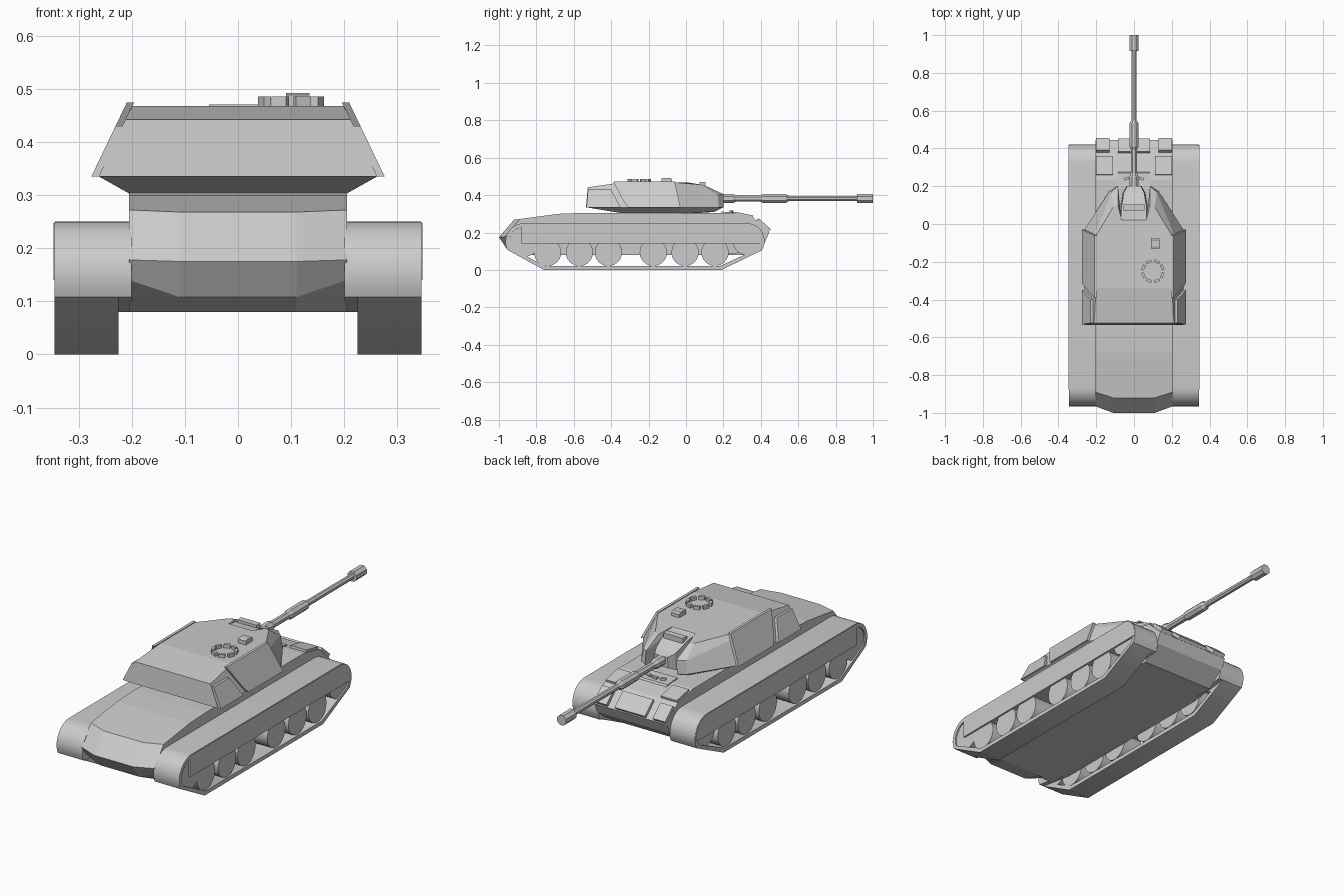
import bpy, bmesh, math
from mathutils import Matrix, Vector

if "Cube" in bpy.data.objects:
    bpy.data.objects.remove(bpy.data.objects["Cube"])


def finish(name, bm, smooth=False):
    bmesh.ops.recalc_face_normals(bm, faces=bm.faces)
    me = bpy.data.meshes.new(name)
    bm.to_mesh(me)
    bm.free()
    ob = bpy.data.objects.new(name, me)
    bpy.context.collection.objects.link(ob)
    if smooth:
        bpy.ops.object.select_all(action='DESELECT')
        ob.select_set(True)
        bpy.context.view_layer.objects.active = ob
        bpy.ops.object.shade_smooth_by_angle(angle=math.radians(30))
    return ob


def loft(name, rings, closed=False, smooth=False):
    """Bridge equal-length rings; cap the ends unless the loft is closed."""
    bm = bmesh.new()
    vs = [[bm.verts.new(p) for p in r] for r in rings]
    n = len(rings[0])
    pairs = list(zip(vs, vs[1:])) + ([(vs[-1], vs[0])] if closed else [])
    for a, b in pairs:
        for i in range(n):
            j = (i + 1) % n
            bm.faces.new((a[i], a[j], b[j], b[i]))
    if not closed:
        bm.faces.new(vs[0])
        bm.faces.new(vs[-1])
    return finish(name, bm, smooth)


def prism(name, yz, x0, x1, smooth=False):
    return loft(name, [[(x, y, z) for y, z in yz] for x in (x0, x1)], smooth=smooth)


def box(name, loc, size, rx=0, rz=0):
    bm = bmesh.new()
    m = (Matrix.Translation(loc) @ Matrix.Rotation(rz, 4, 'Z') @ Matrix.Rotation(rx, 4, 'X')
         @ Matrix.Diagonal(Vector((*size, 1))))
    bmesh.ops.create_cube(bm, size=1, matrix=m)
    return finish(name, bm)


def arc(cy, cz, r, a0, a1, n=10):
    angs = [math.radians(a0 + (a1 - a0) * i / n) for i in range(n + 1)]
    return [(cy + r * math.cos(a), cz + r * math.sin(a)) for a in angs]


# Hull: rear and nose profiles change between centre and edges
belly = [(.33, .08), (.42, .145), (.445, .2), (.36, .28), (.235, .305), (-.55, .305), (-.68, .3)]
mid = [(-.92, .268), (-1, .175), (-.955, .108), (-.85, .08)] + belly
edge = [(-.89, .272), (-.965, .178), (-.94, .14), (-.87, .08)] + belly
loft("hull", [[(x, y, z) for y, z in p]
              for x, p in ((-.205, edge), (-.11, mid), (.11, mid), (.205, edge))])


def track_line(t):
    return (arc(-.865, .15, .1 - t, 90, 205) + [(-.76 + t / 2, t), (.19 - t / 2, t)]
            + arc(.325, .155, .095 - t, -32, 90))


outer, inner = track_line(0), track_line(.02)
wheel_spots = [(y, .094, .073) for y in (-.74, -.57, -.415, -.175, -.005, .155)]
wheel_spots += [(-.865, .15, .08), (.325, .155, .075)]

for s, side in ((-1, "left"), (1, "right")):
    # Running gear
    loft(f"track_{side}", [[(s * .225, *o), (s * .345, *o), (s * .345, *i), (s * .225, *i)]
                           for o, i in zip(outer, inner)], closed=True, smooth=True)
    prism(f"sponson_{side}", [(y, max(z, .08)) for y, z in outer], s * .2, s * .225, True)
    prism(f"skirt_{side}", [(-.88, .14), (-.88, .247)] + arc(.325, .155, .092, 90, -9),
          s * .21, s * .347)
    for k, (y, z, r) in enumerate(wheel_spots):
        prism(f"wheel_{side}_{k + 1}", arc(y, z, r, 0, 345, 23), s * .225, s * .338, True)

    # Turret side armour, leaning with the turret wall
    for name, yz in (
            ("side_armour", [(-.39, .474), (-.33, .36), (-.31, .335), (-.03, .335), (-.06, .474)]),
            ("rear_armour", [(-.532, .335), (-.524, .43), (-.40, .43), (-.35, .335)])):
        loft(f"{name}_{side}", [[(s * (.262 + d - (z - .335) * .48), y, z) for y, z in yz]
                                for d in (0, .014)])

    # Nose plates and lamp blocks on the glacis
    box(f"nose_block_{side}", (s * .165, .415, .238), (.07, .085, .022), rx=-.727)
    box(f"glacis_strip_{side}", (s * .155, .31, .295), (.09, .10, .012), rx=-.2)
    box(f"driver_periscope_{side}", (s * .04, .24, .309), (.026, .014, .018), rz=-s * .3)

box("nose_plate", (0, .412, .238), (.17, .09, .02), rx=-.727)
box("driver_periscope_centre", (0, .248, .309), (.026, .014, .018))
prism("driver_hatch", [(.19, .3), (.19, .312), (.27, .306), (.28, .29)], -.085, .085)

# Turret: half outlines from rear to notch, mirrored across x
halves = [
    [(.205, -.34, .303), (.205, -.05, .303), (.11, .13, .31), (.085, .15, .31), (.075, .05, .303)],
    [(.262, -.535, .335), (.262, -.03, .335), (.13, .175, .335), (.09, .2, .335), (.07, .05, .335)],
    [(.212, -.525, .442), (.212, -.055, .442), (.12, .17, .4), (.085, .2, .405), (.07, .05, .44)],
    [(.2, -.34, .468), (.2, -.06, .468), (.11, .09, .455), (.085, .1, .452), (.065, .02, .466)],
]
loft("turret", [h + [(-x, y, z) for x, y, z in reversed(h)] for h in halves])

# Gun mantlet narrowing towards the barrel
loft("mantlet", [[(-w, y, z0), (w, y, z0), (w * .9, y, z1), (-w * .9, y, z1)]
                 for y, w, z0, z1 in ((0, .075, .32, .464), (.08, .075, .32, .455),
                                      (.165, .06, .335, .415), (.2, .04, .352, .405))])
box("mantlet_sight", (0, .088, .457), (.11, .032, .026))

# Gun barrel: stepped octagonal tube
steps = [(.17, .024), (.25, .024), (.27, .017), (.395, .017), (.41, .023), (.535, .023),
         (.55, .014), (.915, .013), (.915, .025), (1.0, .025)]
loft("gun_barrel", [[(r * math.cos(math.pi * (k + .5) / 4) / math.cos(math.pi / 8), y,
                      .382 + r * math.sin(math.pi * (k + .5) / 4) / math.cos(math.pi / 8))
                     for k in range(8)] for y, r in steps])

# Roof fittings: ring of vision blocks and a sight
for k in range(8):
    a = math.tau * (k + .5) / 8
    box(f"vision_block_{k + 1}", (.1 + .054 * math.cos(a), -.25 + .054 * math.sin(a), .474),
        (.014, .03, .022), rz=a)
prism("roof_sight", [(-.13, .46), (-.13, .488), (-.12, .492), (-.085, .492), (-.075, .485),
                     (-.075, .46)], .09, .135)
